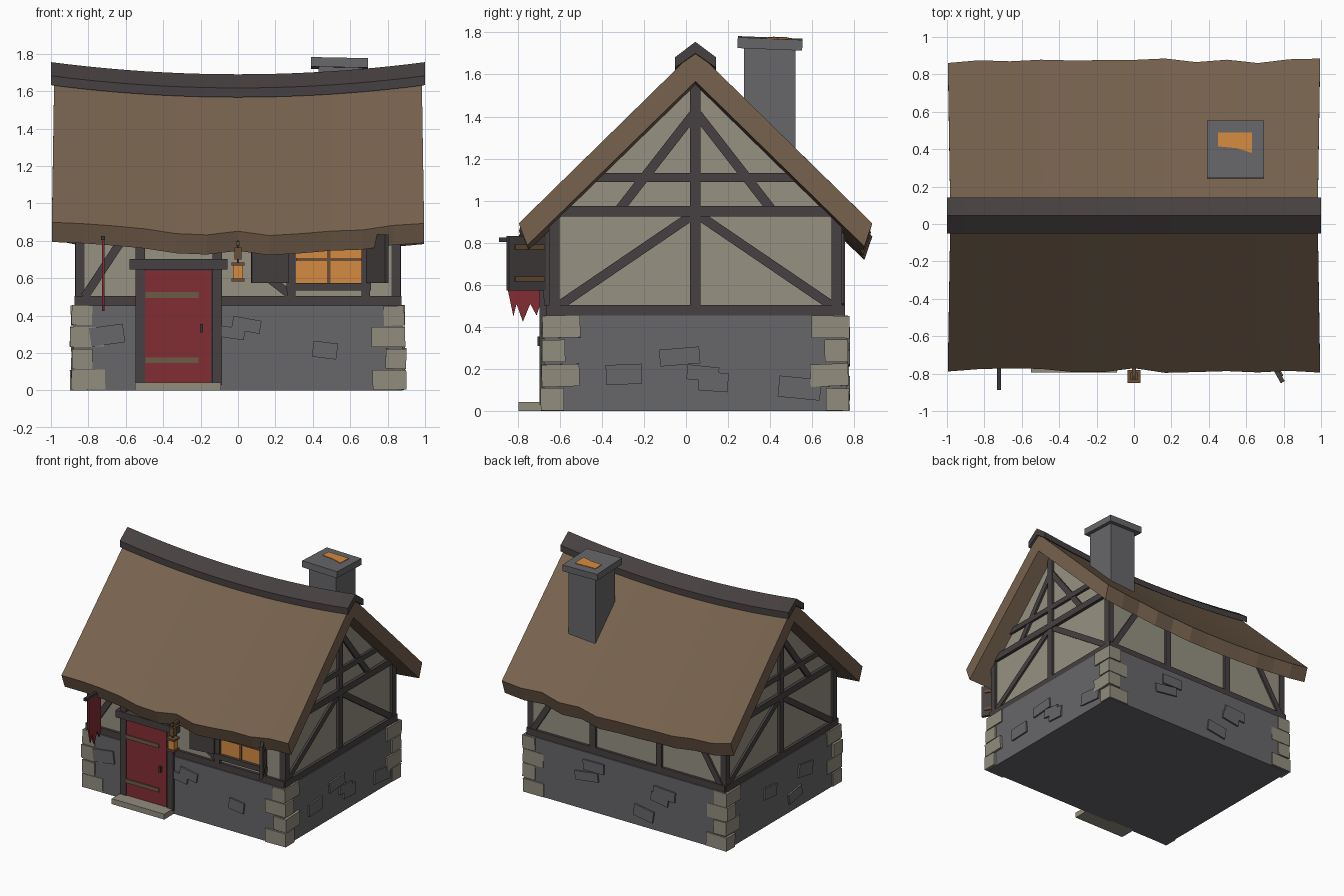
import bpy, bmesh, math, random
from mathutils import Matrix, Vector

random.seed(4)
if "Cube" in bpy.data.objects:
    bpy.data.objects.remove(bpy.data.objects["Cube"])


def material(name, *rgb):
    m = bpy.data.materials.new(name)
    m.use_nodes = True
    m.diffuse_color = (*rgb, 1)
    m.node_tree.nodes["Principled BSDF"].inputs["Base Color"].default_value = (*rgb, 1)
    return m


ROOF = material("thatch brown", .185, .122, .077)
STONE = material("grey stone", .135, .135, .144)
PLASTER = material("pale plaster", .305, .283, .225)
TIMBER = material("dark timber", .062, .051, .052)
RED = material("deep red", .225, .027, .036)
QUOIN = material("light stone", .285, .265, .208)
GLOW = material("warm glow", .66, .255, .052)
WOOD = material("warm wood", .15, .078, .037)
STRAP = material("strap brown", .15, .105, .06)
IRON = material("dark iron", .04, .037, .04)


def finish(name, bm, mat):
    bmesh.ops.recalc_face_normals(bm, faces=bm.faces)
    mesh = bpy.data.meshes.new(name)
    bm.to_mesh(mesh)
    bm.free()
    mesh.materials.append(mat)
    ob = bpy.data.objects.new(name, mesh)
    bpy.context.collection.objects.link(ob)
    return ob


def box(name, x, y, z, mat, tilt=(0, 0)):
    """Box from (min, max) pairs, tilted about x and y."""
    spans = (x, y, z)
    bm = bmesh.new()
    bmesh.ops.create_cube(bm, size=1)
    size = Matrix.Diagonal([b - a for a, b in spans] + [1])
    spin = Matrix.Rotation(tilt[0], 4, 'X') @ Matrix.Rotation(tilt[1], 4, 'Y')
    bm.transform(Matrix.Translation([(a + b) / 2 for a, b in spans]) @ spin @ size)
    return finish(name, bm, mat)


def loft(name, rings, mat):
    """Closed solid through matching rings of points."""
    bm = bmesh.new()
    rings = [[bm.verts.new(p) for p in ring] for ring in rings]
    n = len(rings[0])
    for a, b in zip(rings, rings[1:]):
        for i in range(n):
            j = (i + 1) % n
            bm.faces.new((a[i], a[j], b[j], b[i]))
    bm.faces.new(rings[0])
    bm.faces.new(rings[-1])
    return finish(name, bm, mat)


def prism(name, yz, x0, x1, mat):
    return loft(name, [[(x, y, z) for y, z in yz] for x in (x0, x1)], mat)


# A wall is an origin, a direction along it and an outward normal
FRONT = ((0, -.645, 0), (1, 0, 0), (0, -1, 0))
BACK = ((0, .735, 0), (1, 0, 0), (0, 1, 0))
RIGHT = ((.85, 0, 0), (0, 1, 0), (1, 0, 0))
LEFT = ((-.85, 0, 0), (0, 1, 0), (-1, 0, 0))


def plank(name, wall, p, q, width, mat=TIMBER, out=.02, back=-.02):
    """Board on a wall from p to q, given as (along, height)."""
    origin, u, n = (Vector(v) for v in wall)
    up = Vector((0, 0, 1))
    a, b = (origin + u * s + up * t for s, t in (p, q))
    along = (b - a).normalized()
    across = along.cross(n)
    mid = (a + b) / 2 + n * (out + back) / 2
    cols = [along * (b - a).length, across * width, n * (out - back)]
    m = Matrix([[c[i] for c in cols] + [mid[i]] for i in range(3)] + [[0, 0, 0, 1]])
    bm = bmesh.new()
    bmesh.ops.create_cube(bm, size=1)
    bm.transform(m)
    return finish(name, bm, mat)


# Stone base and plastered house body
box("stone_base", (-.88, .88), (-.675, .765), (0, .455), STONE)
prism("plaster_body", [(-.645, .45), (.735, .45), (.735, .92), (.045, 1.6), (-.645, .92)],
      -.85, .85, PLASTER)

# Corner quoins, long side alternating by course
for sx in (-1, 1):
    for sy in (-1, 1):
        for k in range(4):
            lx, ly = (.18, .11) if k % 2 == 0 else (.11, .18)
            ox = .895 + random.uniform(-.008, .006)
            oy = .728 + random.uniform(-.006, .008)
            xs = sorted((sx * ox, sx * (ox - lx)))
            ys = sorted((.044 + sy * oy, .044 + sy * (oy - ly)))
            z = k * .115
            box("corner_quoin", xs, ys, (z + .003, z + .109), QUOIN,
                (random.uniform(-.04, .04), random.uniform(-.03, .03)))

# Raised stones: centre along wall, centre height, width, height
STONES = [
    (FRONT, [(-.70, .295, .18, .1), (-.05, .31, .17, .06), (.045, .35, .15, .07), (.465, .215, .13, .085)]),
    (RIGHT, [(-.03, .26, .19, .08), (-.295, .175, .17, .095), (.08, .18, .15, .07),
             (.13, .14, .14, .09), (.54, .11, .2, .1)]),
    (BACK, [(.27, .36, .18, .08), (.33, .27, .2, .07), (-.35, .31, .19, .08),
            (-.31, .26, .15, .07), (-.17, .11, .17, .09)]),
    (LEFT, [(.21, .26, .15, .09), (-.23, .27, .17, .1), (-.1, .12, .16, .08)]),
]
for wall, stones in STONES:
    for u, z, w, h in stones:
        t = random.uniform(-.015, .015)
        plank("raised_stone", wall, (u - w / 2, z - t), (u + w / 2, z + t), h, STONE, .043, 0)

# Gable timber framing, mirrored about the ridge line
C = .045
for wall in (RIGHT, LEFT):
    plank("gable_sill", wall, (-.66, .48), (.75, .48), .05, out=.024)
    plank("gable_tie_beam", wall, (-.69, .95), (.755, .95), .052, out=.026)
    plank("gable_collar", wall, (-.45, 1.11), (.54, 1.11), .042)
    plank("gable_king_post", wall, (C, .5), (C, 1.56), .05, out=.022)
    for s in (-1, 1):
        plank("corner_post", wall, (C + s * .67, .46), (C + s * .67, .95), .05, back=-.03)
        plank("gable_lower_brace", wall, (C + s * .65, .5), (C + s * .01, .935), .045, out=.016)
        plank("gable_upper_brace", wall, (C + s * .36, .96), (C + s * .01, 1.41), .045, out=.016)

# Front and back timber framing
for wall in (FRONT, BACK):
    plank("wall_sill", wall, (-.868, .48), (.868, .48), .05)
    plank("wall_plate", wall, (-.868, .9), (.868, .9), .05)
for s in (-1, 1):
    plank("back_stud", BACK, (s * .29, .5), (s * .29, .9), .05)
    plank("back_brace", BACK, (s * .82, .5), (s * .57, .9), .045, out=.015)
plank("front_brace", FRONT, (-.82, .5), (-.57, .88), .045, out=.015)
plank("front_brace", FRONT, (.28, .51), (.1, .65), .045, out=.015)

# Door with frame, straps, latch and step
for x in (-.522, -.11):
    plank("door_post", FRONT, (x, .03), (x, .9), .05, out=.05)
plank("door_lintel", FRONT, (-.58, .675), (-.055, .675), .055, out=.062)
plank("door", FRONT, (-.323, .04), (-.323, .64), .355, RED, .042)
plank("door_gap", FRONT, (-.323, .04), (-.323, .65), .4, IRON, .034)
for z in (.16, .51):
    plank("door_strap", FRONT, (-.495, z), (-.21, z), .03, STRAP, .05, .03)
plank("door_latch", FRONT, (-.195, .31), (-.195, .355), .016, IRON, .06, .03)
box("door_step", (-.55, -.09), (-.795, -.66), (0, .043), QUOIN)

# Window
plank("window_glass", FRONT, (.31, .7), (.66, .7), .27, GLOW, .008)
for x in (.285, .683):
    plank("window_post", FRONT, (x, .5), (x, .9), .046, out=.026)
plank("window_ledge", FRONT, (.26, .555), (.71, .555), .04, out=.032)
plank("window_bar", FRONT, (.485, .57), (.485, .85), .018, WOOD, .016, 0)
plank("window_bar", FRONT, (.31, .7), (.66, .7), .018, WOOD, .016, 0)

# Open shutters with straps
SHUTTERS = [((.27, -.675, 0), (-.99, -.12, 0), (-.12, .99, 0)),
            ((.70, -.67, 0), (.486, -.874, 0), (.874, .486, 0))]
for leaf in SHUTTERS:
    plank("shutter", leaf, (0, .703), (.2, .703), .26, out=.01, back=-.014)
    for z in (.628, .78):
        plank("shutter_strap", leaf, (.01, z), (.17, z), .022, WOOD, .018, .005)

# Sagging roof with uneven eaves
def sag(x):
    return .065 * (1 - x * x)


rings = []
steps = 12
for i in range(steps + 1):
    t = 2 * i / steps - 1
    f, b = (random.uniform(-.014, .012) for _ in range(2))
    d = sag(t)
    e, r = t * .995, t * .982
    rings.append([(e, -.782 + f, .905 + f - d), (r, C, 1.715 - d), (e, .872 - b, .905 + b - d),
                  (e, .835 - b, .795 + b - d), (r, C, 1.567 - d), (e, -.742 + f, .8 + f - d)])
loft("roof", rings, ROOF)

# Ridge cap following the sag
cap = [(0, 1.755), (.097, 1.682), (.097, 1.632), (0, 1.7), (-.097, 1.632), (-.097, 1.682)]
loft("ridge_cap", [[(x / 10, C + y, z - sag(x / 10)) for y, z in cap] for x in range(-10, 11)], TIMBER)

# Chimney with cap and ember glow
box("chimney", (.43, .665), (.275, .52), (1.12, 1.73), STONE)
box("chimney_cap", (.39, .695), (.245, .553), (1.722, 1.773), STONE, (-.04, .02))
loft("chimney_glow", [[(x, y, z + 1.773 - .04 * (y - .4) - .02 * (x - .54))
                       for x, y in ((.45, .49), (.63, .49), (.63, .38), (.55, .405), (.45, .415))]
                      for z in (-.004, .005)], GLOW)

# Banner on its pole
box("banner_pole", (-.732, -.71), (-.888, -.64), (.805, .826), IRON)
prism("banner", [(-.845, .81), (-.695, .81), (-.695, .5), (-.71, .455), (-.74, .51), (-.775, .425),
                 (-.805, .51), (-.82, .45), (-.845, .57)], -.727, -.715, RED)

# Hanging lantern
box("lantern_arm", (-.01, .01), (-.83, -.64), (.775, .795), WOOD)
box("lantern_hanger", (-.02, .02), (-.835, -.795), (.7, .765), WOOD)
box("lantern_hook", (-.006, .006), (-.821, -.809), (.67, .8), IRON)
for z in (.583, .668):
    box("lantern_plate", (-.035, .035), (-.85, -.78), (z, z + .015), WOOD)
box("lantern_light", (-.026, .026), (-.841, -.789), (.59, .675), GLOW)
